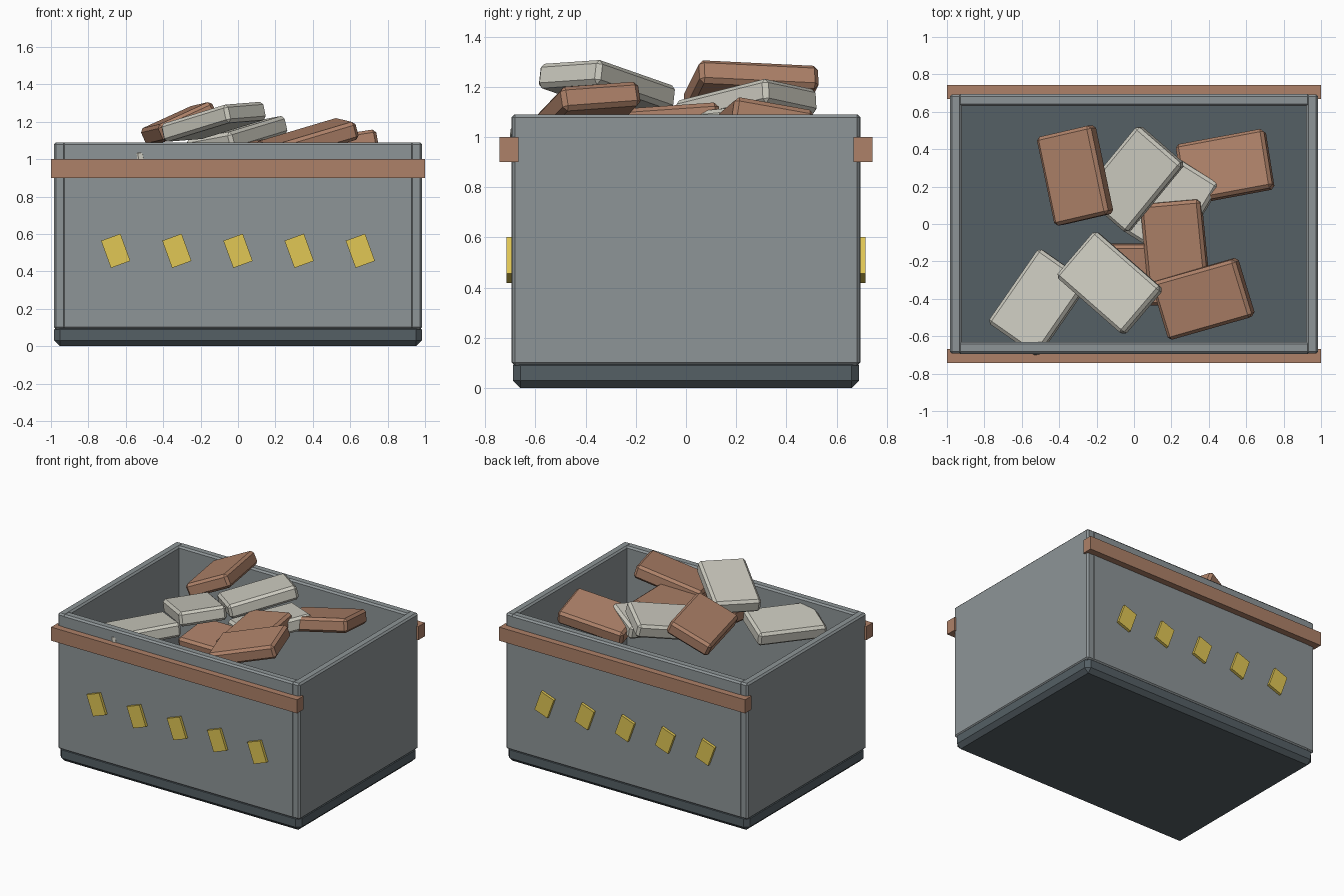
import bpy, math
from mathutils import Matrix, Vector

if "Cube" in bpy.data.objects:
    bpy.data.objects.remove(bpy.data.objects["Cube"])


def material(name, rgb):
    m = bpy.data.materials.new(name)
    m.diffuse_color = (*rgb, 1)
    m.use_nodes = True
    m.node_tree.nodes["Principled BSDF"].inputs["Base Color"].default_value = m.diffuse_color
    return m


STEEL = material("steel_grey", (0.27, 0.30, 0.31))
DARK = material("dark_steel", (0.09, 0.115, 0.13))
RUST = material("brick_red", (0.42, 0.22, 0.14))
PALE = material("concrete", (0.60, 0.59, 0.52))
YELLOW = material("yellow_paint", (0.75, 0.57, 0.09))


def box(name, size, loc, mat, bevel=0, rot=(0, 0, 0)):
    """Box with a single-segment chamfer; rot is yaw, width tilt, length tilt."""
    bpy.ops.mesh.primitive_cube_add(size=1)
    o = bpy.context.object
    o.name = name
    o.data.transform(Matrix.Diagonal((*size, 1)))
    yaw, a, b = (math.radians(v) for v in rot)
    o.matrix_world = (Matrix.Translation(Vector(loc)) @ Matrix.Rotation(yaw, 4, 'Z')
                      @ Matrix.Rotation(a, 4, 'Y') @ Matrix.Rotation(b, 4, 'X'))
    o.data.materials.append(mat)
    if bevel:
        m = o.modifiers.new("chamfer", 'BEVEL')
        m.width = bevel
        m.segments = 1
    return o


# Floor slab
box("base", (1.965, 1.38, 0.12), (0, 0, 0.06), DARK, 0.03)

for s, side in ((-1, "front"), (1, "back")):
    # Long wall with rail
    box(side + "_wall", (1.88, 0.065, 1.0), (0, s * 0.6625, 0.59), STEEL, 0.012)
    box(side + "_rail", (2.0, 0.075, 0.10), (0, s * 0.705, 0.95), RUST)
    # Slanted warning marks
    for i in range(5):
        box(f"{side}_mark_{i}", (0.11, 0.03, 0.155), ((i - 2) * 0.327, s * 0.70, 0.51),
            YELLOW, 0, (0, -20, 0))

# End walls
for s, side in ((-1, "left"), (1, "right")):
    box(side + "_wall", (0.065, 1.385, 1.0), (s * 0.9525, 0, 0.59), STEEL, 0.012)

# Rubble pile: material, centre, (yaw, width tilt, length tilt)
rubble = [
    (RUST, (-0.315, 0.26, 1.19), (13, -24, -3)),
    (PALE, (-0.13, -0.315, 1.20), (49.5, -3, -13)),
    (PALE, (-0.005, 0.24, 1.12), (-41, -8, 11)),
    (PALE, (0.20, 0.09, 1.03), (-32, -8, 5)),
    (RUST, (0.487, 0.305, 1.05), (-81, -10, 9)),
    (RUST, (0.22, -0.12, 1.05), (5, -9, 4)),
    (RUST, (0.37, -0.40, 1.10), (-73, 4, 16)),
    (PALE, (-0.51, -0.42, 0.985), (-35, -9, 2)),
    (RUST, (0.05, -0.27, 0.99), (90, -6, 0)),
]
for i, (mat, loc, rot) in enumerate(rubble):
    box(f"brick_{i}", (0.325, 0.485, 0.10), loc, mat, 0.018, rot)
